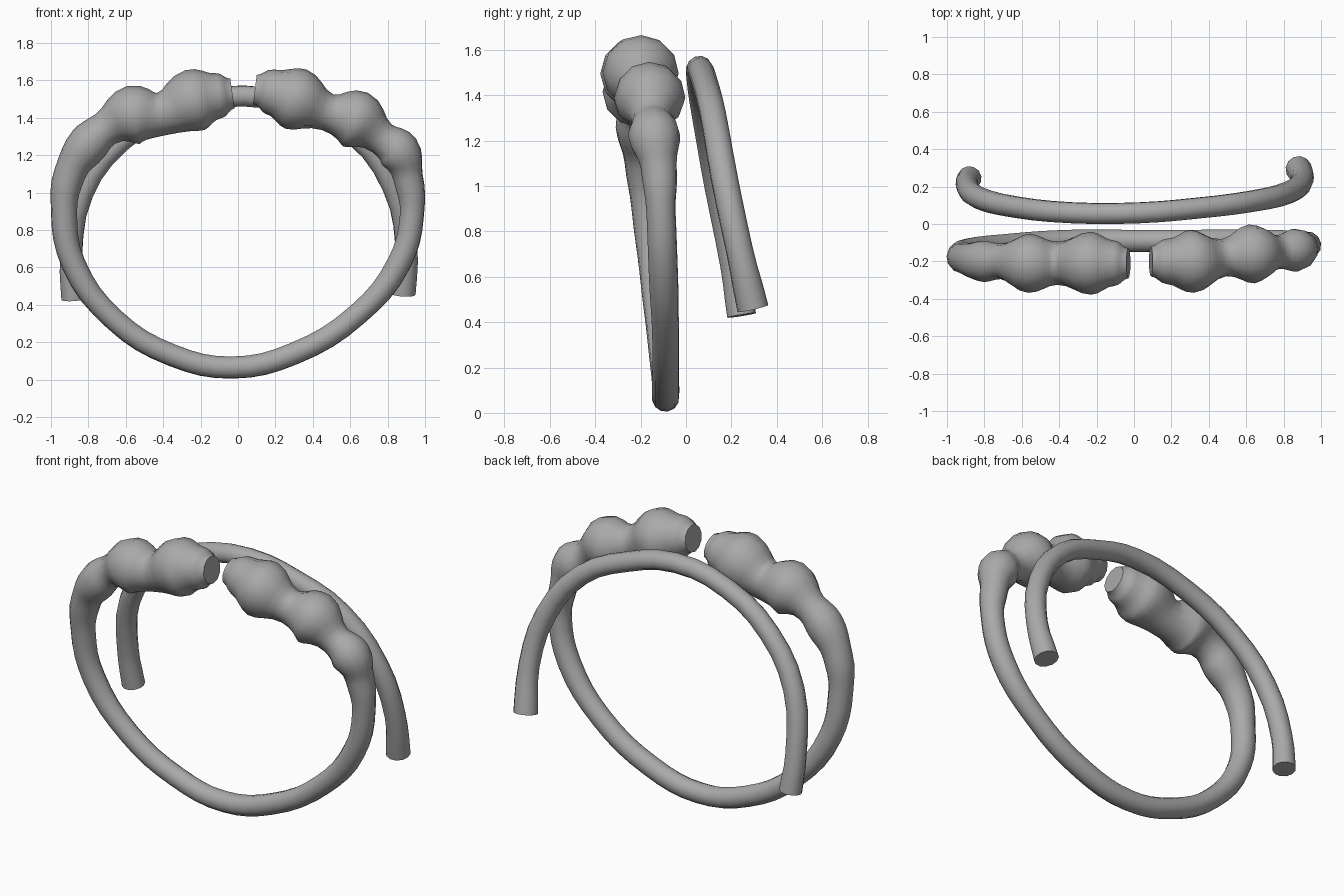
import bpy
import math

cube = bpy.data.objects.get("Cube")
if cube:
    bpy.data.objects.remove(cube, do_unlink=True)

# Single plain grey material
grey = bpy.data.materials.new("plain grey")
grey.use_nodes = True
colour = (0.4, 0.4, 0.4, 1)
grey.diffuse_color = colour
grey.node_tree.nodes["Principled BSDF"].inputs["Base Color"].default_value = colour


def tube(name, path, steps):
    """Sweep a round tube along (x, y, z, radius) points."""
    curve = bpy.data.curves.new(name, "CURVE")
    curve.dimensions = "3D"
    curve.resolution_u = steps
    curve.bevel_depth = 1.0
    curve.bevel_resolution = 4
    curve.use_fill_caps = True
    spline = curve.splines.new("BEZIER")
    spline.radius_interpolation = "EASE"
    spline.bezier_points.add(len(path) - 1)
    for point, (x, y, z, r) in zip(spline.bezier_points, path):
        point.co = (x, y, z)
        point.radius = r
        point.handle_left_type = point.handle_right_type = "AUTO"
    obj = bpy.data.objects.new(name, curve)
    bpy.context.collection.objects.link(obj)
    bpy.ops.object.select_all(action="DESELECT")
    obj.select_set(True)
    bpy.context.view_layer.objects.active = obj
    bpy.ops.object.convert(target="MESH")
    obj = bpy.context.object
    obj.data.materials.clear()
    obj.data.materials.append(grey)
    bpy.ops.object.shade_smooth_by_angle(angle=math.radians(50))
    return obj


# Beads at the upper right of the ring, from the gap outwards
right_beads = [
    (-0.03, -0.21, 1.53, 0.08), (-0.10, -0.21, 1.52, 0.12),
    (-0.23, -0.21, 1.495, 0.168), (-0.41, -0.21, 1.42, 0.115),
    (-0.56, -0.21, 1.415, 0.158), (-0.71, -0.20, 1.34, 0.095),
    (-0.80, -0.20, 1.26, 0.11),
]
# Plain lower band
band = [
    (-0.90, -0.185, 1.10, 0.085), (-0.93, -0.17, 0.90, 0.07),
    (-0.88, -0.14, 0.62, 0.065), (-0.66, -0.11, 0.32, 0.06),
    (-0.35, -0.09, 0.13, 0.06), (-0.03, -0.09, 0.065, 0.06),
    (0.30, -0.09, 0.14, 0.06), (0.64, -0.09, 0.35, 0.06),
    (0.86, -0.10, 0.62, 0.065), (0.93, -0.11, 0.88, 0.065),
    (0.91, -0.12, 1.08, 0.08),
]
# Beads at the upper left, running back to the gap
left_beads = [
    (0.86, -0.14, 1.22, 0.115), (0.77, -0.15, 1.29, 0.09),
    (0.63, -0.16, 1.39, 0.158), (0.48, -0.18, 1.43, 0.10),
    (0.31, -0.20, 1.50, 0.168), (0.17, -0.20, 1.54, 0.12),
    (0.09, -0.20, 1.55, 0.08),
]
tube("beaded_front_ring", right_beads + band + left_beads, 4)

# Open arc behind the ring, leaning back towards its ends
tube("back_arc", [
    (-0.88, 0.245, 0.43, 0.065), (-0.893, 0.21, 0.65, 0.06),
    (-0.83, 0.14, 1.00, 0.06), (-0.63, 0.09, 1.27, 0.058),
    (-0.33, 0.06, 1.45, 0.057), (0.03, 0.06, 1.517, 0.057),
    (0.34, 0.085, 1.45, 0.057), (0.62, 0.12, 1.31, 0.058),
    (0.83, 0.17, 1.03, 0.06), (0.90, 0.235, 0.72, 0.06),
    (0.88, 0.295, 0.46, 0.07),
], 3)
